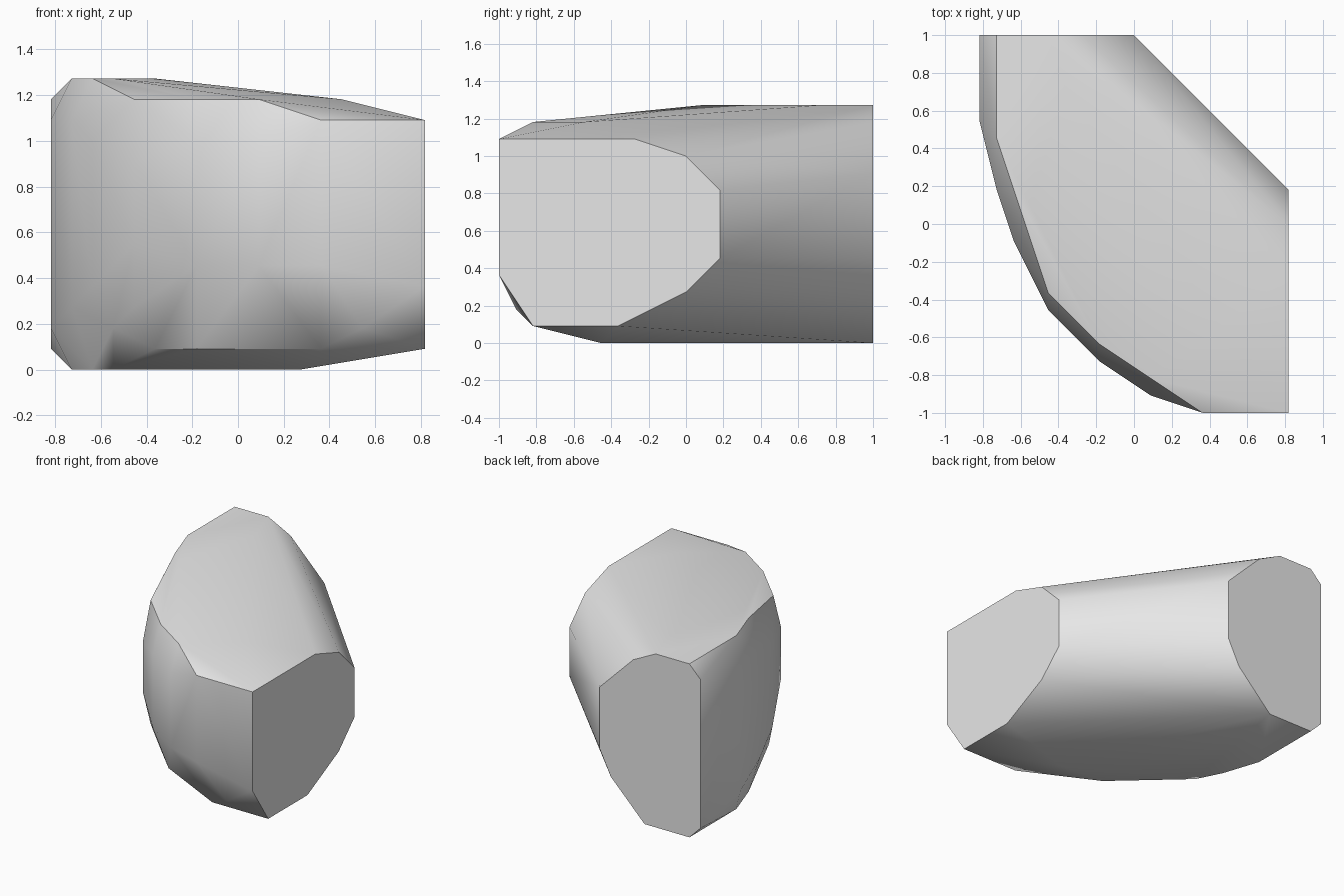
import bpy
import bmesh

# Remove only the default object
default_cube = bpy.data.objects.get("Cube")
if default_cube:
    bpy.data.objects.remove(default_cube, do_unlink=True)

GRID = 1 / 11          # the stone is laid out on an even lattice
SIDE_PLANE = 9         # flat end facing +x
BACK_PLANE = 11        # flat end facing +y


def make_material(name, colour):
    material = bpy.data.materials.new(name)
    material.use_nodes = True
    material.diffuse_color = colour
    shader = next(n for n in material.node_tree.nodes if n.type == "BSDF_PRINCIPLED")
    shader.inputs["Base Color"].default_value = colour
    return material


def at_height(height, outline):
    """Place a plan outline at one level."""
    return [(x, y, height) for x, y in outline]


# Flat side end, as a (y, z) profile
side_profile = [(-11, 12), (-3, 12), (0, 11), (2, 9), (2, 5),
                (0, 3), (-4, 1), (-9, 1), (-11, 4)]
side_end = [(SIDE_PLANE, y, z) for y, z in side_profile]

# Flat back end, as an (x, z) profile
back_profile = [(0, 10), (-3, 13), (-5, 14), (-8, 14), (-9, 13),
                (-9, 1), (-8, 0), (-4, 0), (-1, 3), (0, 5)]
back_end = [(x, BACK_PLANE, z) for x, z in back_profile]

# Crown: the two upper levels of the gently sloping top
crown = at_height(14, [(-8, 5), (-7, 2), (-6, 1), (-4, 8)])
crown += at_height(13, [(-5, -4), (-2, -7), (1, -9), (5, -6)])
crown += at_height(12, [(4, -11)])

# Base: the flat underside and the chamfer level above it
base = at_height(0, [(-8, 5), (-7, 2), (-6, 0), (3, -5)])
base += at_height(1, [(-4, -4), (-2, -6), (4, -9)])
base += at_height(2, [(6, -10), (-6, -2)])
base += at_height(3, [(-5, -4)])

# Rounded outer wall: plan position with its lower and upper level
wall_columns = [(-9, 6, 2, 12), (-8, 2, 3, 12), (-7, -1, 4, 11),
                (-5, -5, 6, 10), (-2, -8, 5, 11), (1, -10, 5, 11), (4, -11, 5, 12)]
wall = [(x, y, z) for x, y, low, high in wall_columns for z in (low, high)]

# Wrap all the sections in one tight faceted skin
bm = bmesh.new()
for point in dict.fromkeys(side_end + back_end + crown + base + wall):
    bm.verts.new([c * GRID for c in point])
hull = bmesh.ops.convex_hull(bm, input=list(bm.verts))
unused = {g for g in hull["geom_interior"] + hull["geom_unused"]
          if isinstance(g, bmesh.types.BMVert)}
bmesh.ops.delete(bm, geom=list(unused), context="VERTS")

# Merge coplanar triangles into clean flat faces
bmesh.ops.dissolve_limit(bm, angle_limit=0.01, verts=list(bm.verts), edges=list(bm.edges))
bmesh.ops.recalc_face_normals(bm, faces=list(bm.faces))

mesh = bpy.data.meshes.new("stone_block")
bm.to_mesh(mesh)
bm.free()
mesh.materials.append(make_material("light_grey_stone", (0.8, 0.8, 0.8, 1)))

stone = bpy.data.objects.new("stone_block", mesh)
bpy.context.collection.objects.link(stone)

# Soft wall shading, crisp rims around the flat ends
bpy.ops.object.select_all(action="DESELECT")
stone.select_set(True)
bpy.context.view_layer.objects.active = stone
bpy.ops.object.shade_smooth_by_angle(angle=0.6)
